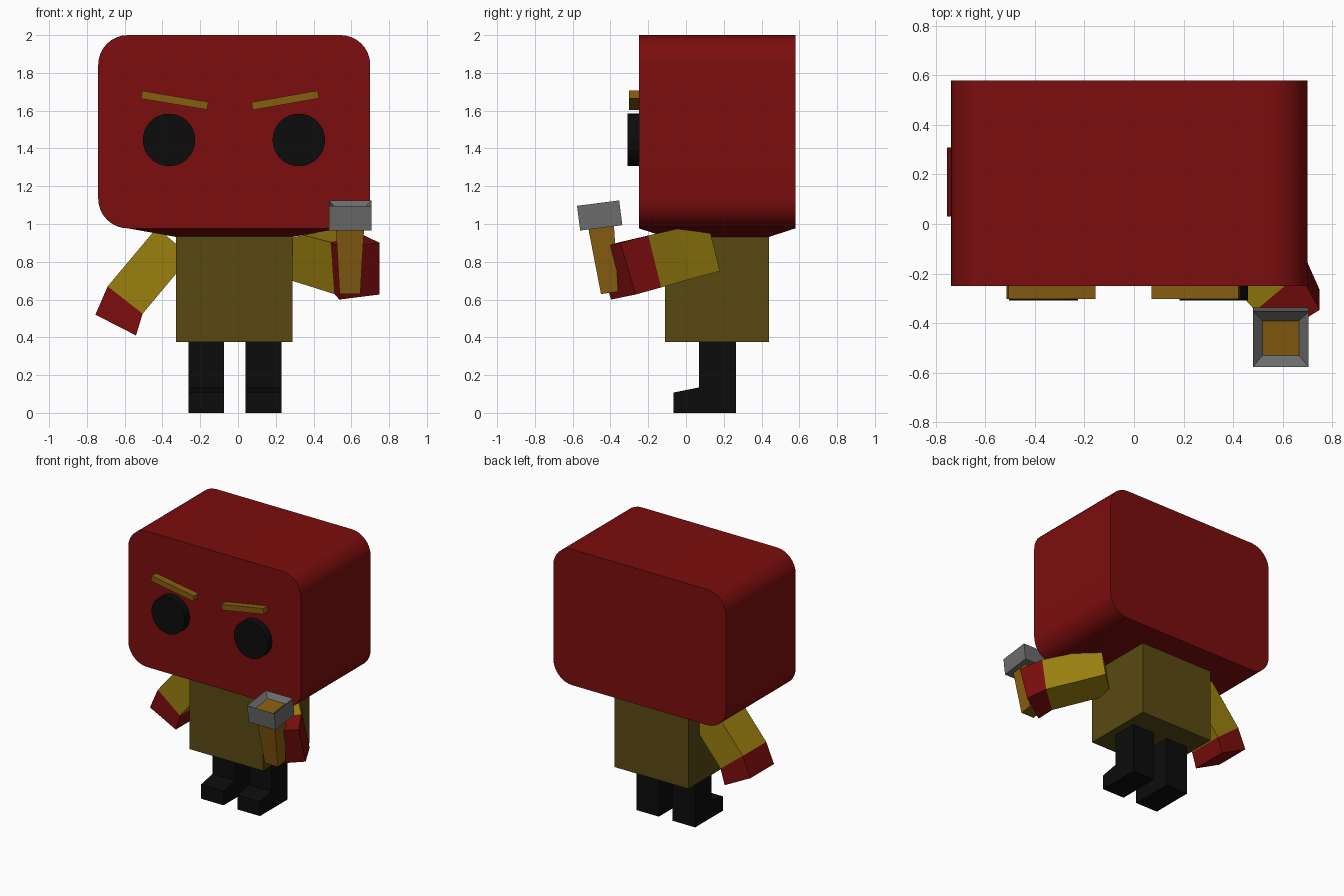
import bpy, bmesh, math
from mathutils import Vector, Matrix

if "Cube" in bpy.data.objects:
    bpy.data.objects.remove(bpy.data.objects["Cube"])


def material(name, hex_code):
    def lin(c):
        c /= 255
        return c / 12.92 if c <= 0.04045 else ((c + 0.055) / 1.055) ** 2.4
    m = bpy.data.materials.new(name)
    m.diffuse_color = [lin(int(hex_code[i:i + 2], 16)) for i in (0, 2, 4)] + [1]
    m.use_nodes = True
    m.node_tree.nodes["Principled BSDF"].inputs["Base Color"].default_value = m.diffuse_color
    return m


RED = material("dark_red", "7C0D0D")
YELLOW = material("mustard_yellow", "9B800F")
OLIVE = material("olive", "594A12")
BLACK = material("black", "0C0C0C")
BROWN = material("wood_brown", "875D10")
GREY = material("metal_grey", "6C6C6C")


def finish(name, bm, *mats):
    bmesh.ops.recalc_face_normals(bm, faces=bm.faces)
    me = bpy.data.meshes.new(name)
    bm.to_mesh(me)
    bm.free()
    for m in mats:
        me.materials.append(m)
    ob = bpy.data.objects.new(name, me)
    bpy.context.collection.objects.link(ob)
    return ob


def loft(name, rings, mats, ring_mats=None, matrix=None):
    """Skin a closed solid through rings of equal point count."""
    bm = bmesh.new()
    vs = [[bm.verts.new(p) for p in r] for r in rings]
    n = len(rings[0])
    mi = ring_mats or [0] * (len(rings) - 1)
    for k in range(len(rings) - 1):
        for i in range(n):
            j = (i + 1) % n
            bm.faces.new((vs[k][i], vs[k][j], vs[k + 1][j], vs[k + 1][i])).material_index = mi[k]
    bm.faces.new(vs[0]).material_index = mi[0]
    bm.faces.new(vs[-1]).material_index = mi[-1]
    if matrix:
        bm.transform(matrix)
    return finish(name, bm, *mats)


def rect(x0, x1, y0, y1, z):
    return [(x0, y0, z), (x1, y0, z), (x1, y1, z), (x0, y1, z)]


def smooth(ob):
    bpy.ops.object.select_all(action='DESELECT')
    ob.select_set(True)
    bpy.context.view_layer.objects.active = ob
    bpy.ops.object.shade_smooth_by_angle(angle=math.radians(30))


# Head: rounded rectangle pulled front to back, underside drawn in to the neck
X0, X1, Z0, Z1, R = -0.74, 0.70, 0.977, 2.0, 0.157
profile = []
for cx, cz, a0 in ((X1 - R, Z0 + R, -90), (X1 - R, Z1 - R, 0),
                   (X0 + R, Z1 - R, 90), (X0 + R, Z0 + R, 180)):
    for s in range(9):
        a = math.radians(a0 + 90 * s / 8)
        profile.append((cx + R * math.cos(a), cz + R * math.sin(a)))
bm = bmesh.new()
front = [bm.verts.new((x, -0.25, z)) for x, z in profile]
back = [bm.verts.new((x, 0.58, z)) for x, z in profile]
n = len(profile)
bm.faces.new(front)
bm.faces.new(back)
for i in range(n - 1):
    bm.faces.new((front[i], front[i + 1], back[i + 1], back[i]))
base = [front[-1], front[0], back[0], back[-1]]
neck = [bm.verts.new(p) for p in rect(-0.33, 0.29, -0.11, 0.44, 0.932)]
for i in range(4):
    j = (i + 1) % 4
    bm.faces.new((base[i], base[j], neck[j], neck[i]))
bm.faces.new(neck)
smooth(finish("head", bm, RED))

# Torso
loft("torso", [rect(-0.328, 0.288, -0.112, 0.44, z) for z in (0.375, 0.934)], [OLIVE])

# Legs with forward boots
boot = [(0.265, 0.0), (0.265, 0.38), (0.07, 0.38), (0.07, 0.135), (-0.065, 0.108), (-0.065, 0.0)]
for side, xa, xb in (("left", -0.262, -0.075), ("right", 0.041, 0.229)):
    loft(side + "_leg", [[(x, y, z) for y, z in boot] for x in (xa, xb)], [BLACK])

# Eyes and slanted eyebrows
for side, ex, bx, bz, tilt in (("left", -0.365, -0.335, 1.655, 9.5),
                               ("right", 0.322, 0.25, 1.655, -10)):
    bm = bmesh.new()
    bmesh.ops.create_cone(bm, cap_ends=True, segments=32, radius1=0.139, radius2=0.139, depth=0.08,
                          matrix=Matrix.Translation((ex, -0.27, 1.445)) @ Matrix.Rotation(math.pi / 2, 4, 'X'))
    smooth(finish(side + "_eye", bm, BLACK))
    loft(side + "_eyebrow",
         [rect(-0.178, 0.178, -0.028, 0.04, z) for z in (-0.021, 0.021)], [BROWN],
         matrix=Matrix.Translation((bx, -0.275, bz)) @ Matrix.Rotation(math.radians(tilt), 4, 'Y'))

# Hanging arm: shoulder, wrist, hand end
edges = [((-0.43, 0.98), (-0.25, 0.83)), ((-0.69, 0.67), (-0.505, 0.525)), ((-0.755, 0.52), (-0.54, 0.41))]
loft("left_arm",
     [[(a[0], 0.03, a[1]), (b[0], 0.03, b[1]), (b[0], 0.31, b[1]), (a[0], 0.31, a[1])] for a, b in edges],
     [YELLOW, RED], [0, 1])

# Raised arm: outer top and bottom corners, plus the offset to the inner side
sections = [((0.40, 0.13, 0.95), (0.41, 0.18, 0.75), (-0.175, -0.15, -0.035)),
            ((0.52, -0.04, 0.976), (0.54, 0.03, 0.71), (-0.175, -0.15, -0.035)),
            ((0.67, -0.20, 0.939), (0.69, -0.132, 0.664), (-0.18, -0.15, -0.035)),
            ((0.75, -0.347, 0.90), (0.75, -0.266, 0.627), (-0.213, -0.131, -0.027))]
rings = []
for top, bottom, off in sections:
    t, b, o = Vector(top), Vector(bottom), Vector(off)
    rings.append([t, b, b + o, t + o])
loft("right_arm", rings, [YELLOW, RED], [0, 0, 1])

# Hammer: metal head with a sunken top, tapered wooden handle through it
pose = Matrix.Translation((0.593, -0.457, 1.045)) @ Matrix.Rotation(math.radians(7.3), 4, 'X')


def square(hx, hy, z):
    return rect(-hx, hx, -hy, hy, z)


loft("hammer_head", [square(0.1125, 0.1125, -0.066), square(0.1125, 0.1125, 0.066),
                     square(0.074, 0.071, 0.03)], [GREY], matrix=pose)
loft("hammer_handle", [square(0.055, 0.046, -0.413), square(0.074, 0.068, -0.066),
                       square(0.074, 0.071, 0.034)], [BROWN], matrix=pose)
